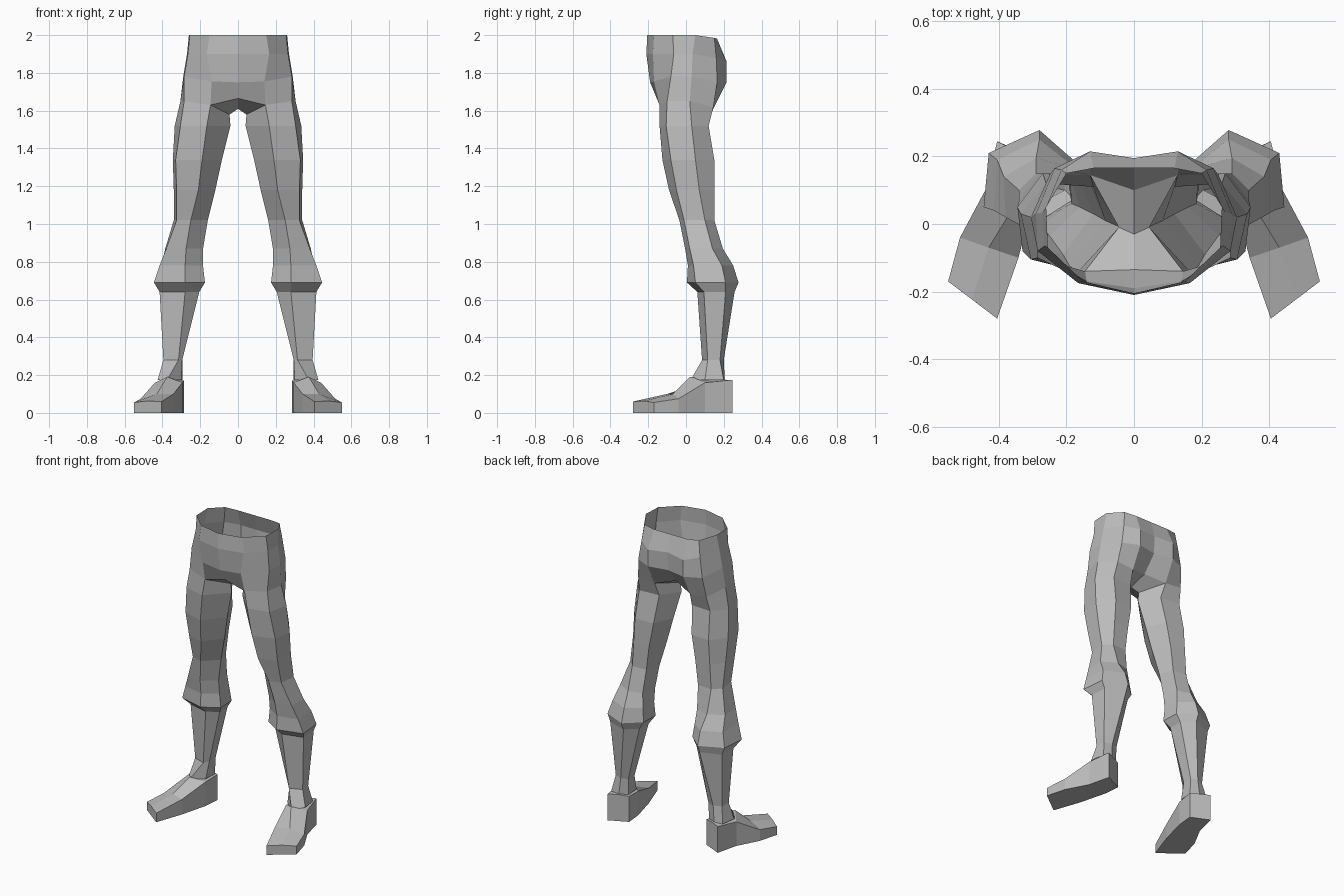
import bpy

cube = bpy.data.objects.get("Cube")
if cube:
    bpy.data.objects.remove(cube, do_unlink=True)

grey = bpy.data.materials.new("plain grey")
grey.use_nodes = True
colour = (0.5, 0.5, 0.5, 1)
grey.diffuse_color = colour
grey.node_tree.nodes["Principled BSDF"].inputs["Base Color"].default_value = colour


def mirrored_object(name, verts, faces):
    """Make a flat-shaded mesh of the left half and mirror it across x."""
    mesh = bpy.data.meshes.new(name)
    mesh.from_pydata(verts, [], faces)
    mesh.materials.append(grey)
    obj = bpy.data.objects.new(name, mesh)
    bpy.context.collection.objects.link(obj)
    mirror = obj.modifiers.new("mirror", "MIRROR")
    mirror.use_mirror_merge = True
    mirror.merge_threshold = 0.002
    return obj


def strip(upper, lower, closed=False):
    """Quads between two rows of vertex indices, facing outward."""
    n = len(upper)
    return [(upper[i], lower[i], lower[(i + 1) % n], upper[(i + 1) % n])
            for i in range(n if closed else n - 1)]


verts, faces = [], []


def add(points):
    start = len(verts)
    verts.extend(points)
    return list(range(start, len(verts)))


# Pelvis: half rings from the front centre round the side to the back centre
pelvis = [
    [(0, -.205, 2), (.15, -.17, 2), (.255, -.07, 2), (.26, .05, 2),
     (.2, .15, 1.985), (.12, .165, 1.98), (0, .165, 1.98)],
    [(0, -.21, 1.9), (.165, -.175, 1.9), (.265, -.065, 1.9), (.27, .035, 1.9),
     (.215, .16, 1.88), (.13, .215, 1.86), (0, .195, 1.87)],
    [(0, -.19, 1.75), (.14, -.17, 1.755), (.285, -.08, 1.78), (.29, .03, 1.78),
     (.235, .165, 1.75), (.13, .215, 1.75), (0, .19, 1.75)],
]
rows = [add(r) for r in pelvis]
for a, b in zip(rows, rows[1:]):
    faces += strip(a, b)

# Hip ring: front inner, front outer, side, back outer, back inner, inner
hip = add([(.145, -.14, 1.63), (.285, -.1, 1.65), (.305, .02, 1.65),
           (.25, .145, 1.62), (.13, .145, 1.61), (.045, -.01, 1.58)])
p = rows[-1]
faces += strip(p[1:6], hip[:5])

# Crotch: three centre points joining both thighs
c0, c1, c2 = add([(0, -.135, 1.665), (0, -.03, 1.61), (0, .1, 1.645)])
faces += [(p[0], c0, hip[0], p[1]), (c0, c1, hip[5], hip[0]),
          (c1, c2, hip[4], hip[5]), (p[5], hip[4], c2, p[6])]

# Leg rings from thigh to ankle: height, then six (x, y) points
legs = [
    (1.52, [(.165, -.14), (.305, -.105), (.335, .03), (.26, .12), (.12, .11), (.04, -.01)]),
    (1.34, [(.19, -.125), (.33, -.08), (.345, .05), (.27, .15), (.14, .14), (.085, .01)]),
    (1.18, [(.21, -.09), (.325, -.05), (.34, .07), (.28, .15), (.17, .145), (.12, .03)]),
    (1.02, [(.25, -.035), (.325, -.01), (.34, .1), (.29, .15), (.19, .145), (.16, .05)]),
    (.87, [(.275, -.005), (.38, .02), (.385, .14), (.29, .195), (.2, .17), (.185, .06)]),
    (.78, [(.28, .01), (.415, .04), (.405, .19), (.28, .25), (.19, .18), (.185, .07)]),
    (.69, [(.28, .005), (.445, .05), (.43, .21), (.28, .278), (.18, .19), (.175, .07)]),
    (.64, [(.28, .06), (.415, .095), (.41, .21), (.28, .257), (.21, .19), (.205, .1)]),
    (.28, [(.315, .085), (.395, .115), (.39, .18), (.34, .2), (.295, .185), (.295, .12)]),
    (.175, [(.375, .025), (.425, .1), (.41, .2), (.35, .205), (.295, .18), (.3, .09)]),
]
upper = hip
for z, ring in legs:
    lower = add([(x, y, z) for x, y in ring])
    faces += strip(upper, lower, True)
    upper = lower
mirrored_object("pelvis_and_legs", verts, faces)

# Feet: stations from toe to heel, each inner edge, top ridge, outer edge
stations = [
    ((.405, -.28, .06), (.48, -.223, .063), (.55, -.17, .055)),
    ((.342, -.1, .1), (.43, -.07, .1), (.515, -.04, .075)),
    ((.295, .08, .16), (.375, .02, .19), (.44, .1, .16)),
    ((.285, .19, .17), (.345, .215, .175), (.405, .245, .175)),
]
verts, faces = [], []
loops = []
for inner, ridge, outer in stations:
    loops.append(add([(inner[0], inner[1], 0), inner, ridge, outer,
                      (outer[0], outer[1], 0)]))
for a, b in zip(loops, loops[1:]):
    faces += strip(b, a, True)
faces += [tuple(reversed(loops[0])), tuple(loops[-1])]
mirrored_object("feet", verts, faces)
